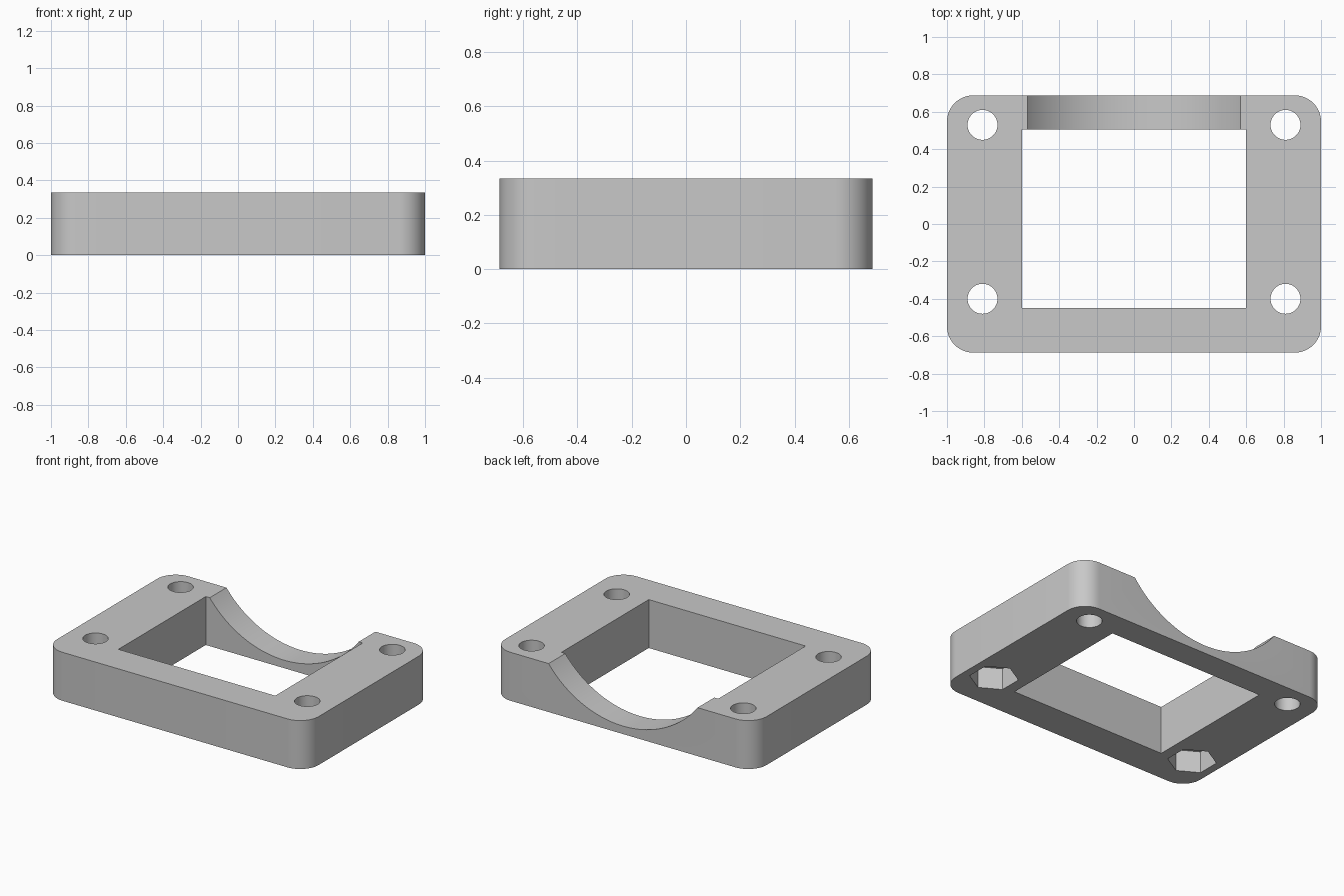
import bpy
import bmesh
import math
from mathutils import Matrix, Vector

cube = bpy.data.objects.get("Cube")
if cube:
    bpy.data.objects.remove(cube, do_unlink=True)

WIDTH, DEPTH, HEIGHT, CORNER = 2.0, 1.375, 0.335, 0.14

grey = bpy.data.materials.new("light_grey_plastic")
grey.use_nodes = True
colour = (0.58, 0.58, 0.58, 1)
grey.diffuse_color = colour
bsdf = next(n for n in grey.node_tree.nodes if n.type == "BSDF_PRINCIPLED")
bsdf.inputs["Base Color"].default_value = colour


def make_object(name, bm):
    bmesh.ops.recalc_face_normals(bm, faces=bm.faces)
    mesh = bpy.data.meshes.new(name)
    bm.to_mesh(mesh)
    bm.free()
    mesh.materials.append(grey)
    obj = bpy.data.objects.new(name, mesh)
    bpy.context.collection.objects.link(obj)
    return obj


def box(name, low, high):
    low, high = Vector(low), Vector(high)
    bm = bmesh.new()
    size = Matrix.Diagonal((*(high - low), 1))
    bmesh.ops.create_cube(bm, size=1, matrix=Matrix.Translation((low + high) / 2) @ size)
    return make_object(name, bm)


def prism(name, centre, radius, length, sides, rotation):
    bm = bmesh.new()
    bmesh.ops.create_cone(bm, cap_ends=True, segments=sides, radius1=radius,
                          radius2=radius, depth=length,
                          matrix=Matrix.Translation(centre) @ rotation)
    return make_object(name, bm)


def cut(target, cutter):
    cutter.hide_render = True
    bpy.context.view_layer.objects.active = target
    mod = target.modifiers.new("cut", "BOOLEAN")
    mod.operation = "DIFFERENCE"
    mod.solver = "EXACT"
    mod.object = cutter
    bpy.ops.object.modifier_apply(modifier=mod.name)
    bpy.data.objects.remove(cutter, do_unlink=True)


# Plate with rounded vertical corners
frame = box("mounting_frame", (-WIDTH / 2, -DEPTH / 2, 0), (WIDTH / 2, DEPTH / 2, HEIGHT))
bm = bmesh.new()
bm.from_mesh(frame.data)
uprights = [e for e in bm.edges if abs(e.verts[0].co.z - e.verts[1].co.z) > 0.1]
bmesh.ops.bevel(bm, geom=uprights, offset=CORNER, segments=12, profile=0.5, affect="EDGES")
bm.to_mesh(frame.data)
bm.free()

# Rectangular window through the plate
cut(frame, box("window_cutter", (-0.6, -0.45, -0.2), (0.6, 0.505, 0.6)))

# Round saddle across the back wall
along_y = Matrix.Rotation(math.pi / 2, 4, "X")
cut(frame, prism("saddle_cutter", (0, 0.65, 0.775), 0.72, 0.4, 128, along_y))

# Screw holes, with hexagonal nut pockets under the front pair
upright = Matrix.Identity(4)
for x in (-0.81, 0.81):
    for y in (-0.4, 0.53):
        cut(frame, prism("hole_cutter", (x, y, 0.2), 0.08, 1, 48, upright))
    cut(frame, prism("nut_cutter", (x, -0.4, 0), 0.155, 0.3, 6, upright))

# Smooth the curved walls and keep the rims sharp
bpy.ops.object.select_all(action="DESELECT")
frame.select_set(True)
bpy.context.view_layer.objects.active = frame
bpy.ops.object.shade_smooth_by_angle(angle=math.radians(25))
